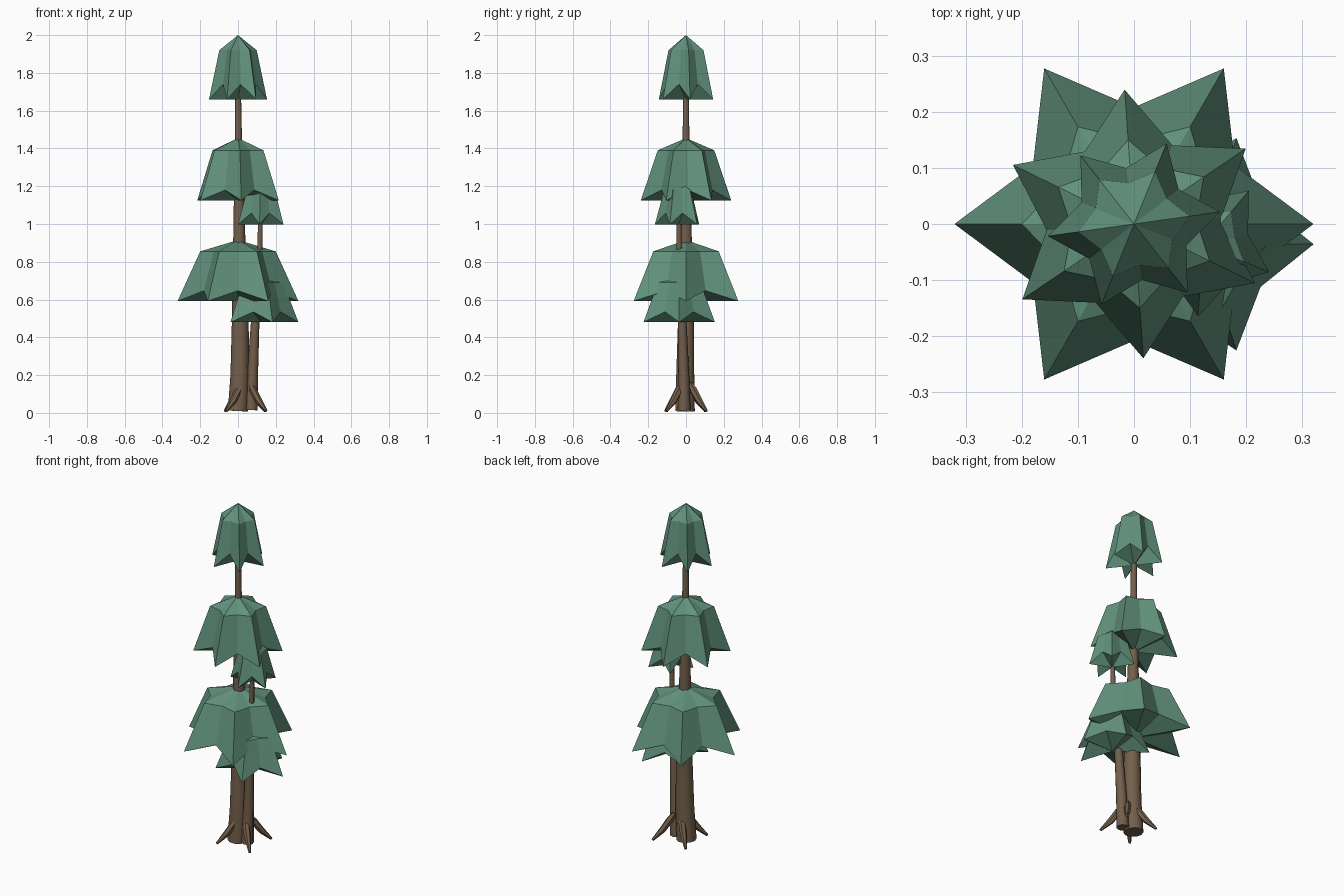
import bpy, math
from mathutils import Vector

if "Cube" in bpy.data.objects:
    bpy.data.objects.remove(bpy.data.objects["Cube"])


def material(name, rgb):
    m = bpy.data.materials.new(name)
    m.diffuse_color = (*rgb, 1)
    m.use_nodes = True
    m.node_tree.nodes["Principled BSDF"].inputs["Base Color"].default_value = m.diffuse_color
    return m


GREEN = material("pine green", (0.12, 0.285, 0.2))
BROWN = material("bark brown", (0.175, 0.115, 0.07))


def make(name, verts, faces, mat, smooth=False):
    me = bpy.data.meshes.new(name)
    me.from_pydata(verts, [], faces)
    me.materials.append(mat)
    ob = bpy.data.objects.new(name, me)
    bpy.context.collection.objects.link(ob)
    if smooth:
        bpy.context.view_layer.objects.active = ob
        ob.select_set(True)
        bpy.ops.object.shade_smooth_by_angle(angle=math.radians(50))
        ob.select_set(False)
    return ob


def canopy(name, cx, cy, points, turn, apex, mid_r, mid_z, tip_r, tip_z, notch):
    """Star-shaped umbrella: apex, shoulder ring, ragged hem, pleated underside."""
    n = points * 2
    verts = [(cx, cy, apex)]
    for ring in range(2):
        for i in range(n):
            a = math.radians(turn) + math.tau * i / n
            valley = i % 2
            if ring == 0:
                r, z = mid_r * (0.74 if valley else 1), mid_z
            else:
                r, z = tip_r * (0.65 if valley else 1), tip_z + notch * valley
            verts.append((cx + r * math.cos(a), cy + r * math.sin(a), z))
    verts.append((cx, cy, tip_z))
    faces = []
    for i in range(n):
        j = (i + 1) % n
        a, b, c, d = 1 + i, 1 + j, 1 + n + j, 1 + n + i
        faces += [(0, a, b), (a, d, c, b), (d, 2 * n + 1, c)]
    return make(name, verts, faces, GREEN)


def tube(name, path, sides):
    """Round limb through (x, y, z, radius) stations."""
    pts = [Vector(p[:3]) for p in path]
    verts, faces = [], []
    for k, p in enumerate(pts):
        d = (pts[min(k + 1, len(pts) - 1)] - pts[max(k - 1, 0)]).normalized()
        u = d.cross(Vector((0.01, 1, 0))).normalized()
        v = d.cross(u)
        for i in range(sides):
            a = math.tau * i / sides
            verts.append(p + path[k][3] * (u * math.cos(a) + v * math.sin(a)))
    for k in range(len(pts) - 1):
        for i in range(sides):
            j = (i + 1) % sides
            faces.append((k * sides + i, k * sides + j,
                          (k + 1) * sides + j, (k + 1) * sides + i))
    last = (len(pts) - 1) * sides
    faces.append(tuple(reversed(range(sides))))
    faces.append(tuple(range(last, last + sides)))
    return make(name, verts, faces, BROWN, True)


# Foliage tiers on the main trunk
canopy("lower_canopy", 0, 0, 6, 0, 0.915, 0.2, 0.855, 0.32, 0.592, 0.055)
canopy("middle_canopy", 0, 0, 6, 34, 1.455, 0.15, 1.39, 0.24, 1.125, 0.055)
canopy("top_canopy", 0, 0, 6, 8, 2.0, 0.1, 1.92, 0.155, 1.66, 0.08)

# Foliage tiers on the side trunk
canopy("side_lower_canopy", 0.121, -0.036, 5, 0, 0.74, 0.118, 0.69, 0.199, 0.48, 0.055)
canopy("side_upper_canopy", 0.123, -0.038, 5, 50, 1.235, 0.078, 1.18, 0.127, 0.998, 0.06)

# Trunks
tube("main_trunk", [(0, -0.005, 0.01, 0.054), (0.01, -0.004, 0.2, 0.05),
                    (0.012, 0, 0.5, 0.044), (0.006, 0, 1.0, 0.03),
                    (0.002, 0, 1.45, 0.019), (0, 0, 1.8, 0.014)], 10)
tube("side_trunk", [(0.07, -0.01, 0.015, 0.034), (0.077, -0.012, 0.2, 0.029),
                    (0.092, -0.02, 0.5, 0.022), (0.115, -0.036, 0.85, 0.014),
                    (0.121, -0.038, 1.12, 0.011)], 8)

# Roots fanning out diagonally from the base
for i in range(4):
    a = math.radians(47 + 90 * i)
    c, s = math.cos(a), math.sin(a)
    stations = [(0.03, 0.155, 0.013), (0.055, 0.12, 0.02),
                (0.095, 0.065, 0.018), (0.15, 0.01, 0.007)]
    tube(f"root_{i + 1}", [(0.04 + r * c, r * s, z, w) for r, z, w in stations], 6)
